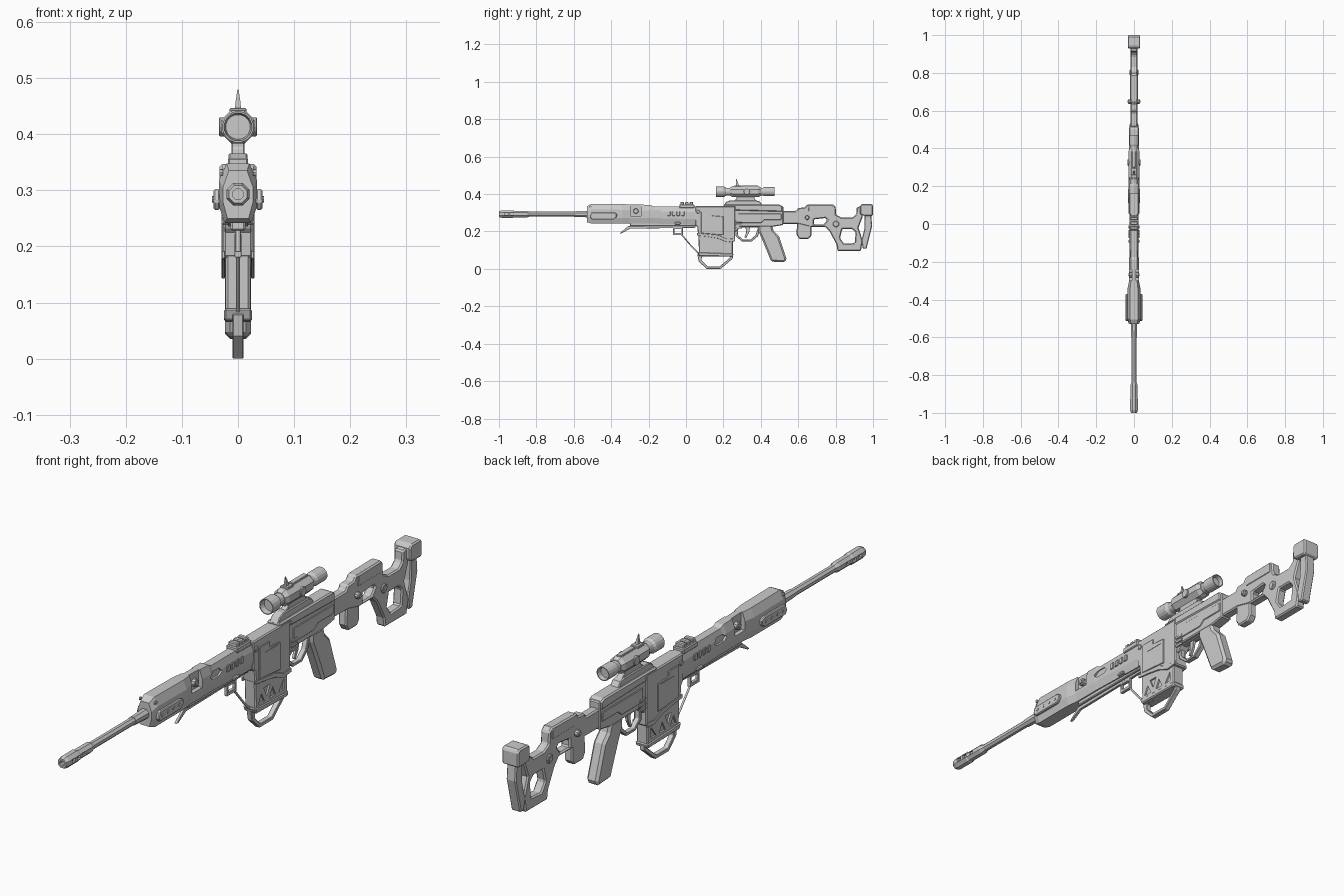
import bpy, bmesh, math
from mathutils import Vector


def finish(name, bm, bevel=0.0):
    bmesh.ops.recalc_face_normals(bm, faces=bm.faces)
    me = bpy.data.meshes.new(name)
    bm.to_mesh(me)
    bm.free()
    ob = bpy.data.objects.new(name, me)
    bpy.context.collection.objects.link(ob)
    if bevel:
        m = ob.modifiers.new("bevel", 'BEVEL')
        m.width, m.segments, m.limit_method = bevel, 1, 'ANGLE'
        m.angle_limit = math.radians(40)
    return ob


def plate(name, pts, half, bevel=0.003, holes=(), x=0.0):
    """Side profile in (y, z) extruded along x, with optional through holes."""
    bm = bmesh.new()
    edges = []
    for loop in [pts, *holes]:
        vs = [bm.verts.new((x - half, y, z)) for y, z in loop]
        if not holes:
            bm.faces.new(vs)
        else:
            edges += [bm.edges.new((vs[i - 1], vs[i])) for i in range(len(vs))]
    if holes:
        bmesh.ops.triangle_fill(bm, edges=edges, use_beauty=True)
    res = bmesh.ops.extrude_face_region(bm, geom=bm.faces[:])
    bmesh.ops.translate(bm, vec=(2 * half, 0, 0),
                        verts=[g for g in res['geom'] if isinstance(g, bmesh.types.BMVert)])
    return finish(name, bm, bevel)


def rect(y0, y1, z0, z1):
    return [(y0, z0), (y1, z0), (y1, z1), (y0, z1)]


def circ(y, z, r, n=10):
    return [(y + r * math.cos(2 * math.pi * i / n), z + r * math.sin(2 * math.pi * i / n)) for i in range(n)]


def loft(name, rings):
    bm = bmesh.new()
    rows = [[bm.verts.new(p) for p in ring] for ring in rings]
    n = len(rows[0])
    for a, b in zip(rows, rows[1:]):
        for i in range(n):
            bm.faces.new((a[i - 1], a[i], b[i], b[i - 1]))
    bm.faces.new(rows[0])
    bm.faces.new(rows[-1])
    return finish(name, bm)


def lathe(name, stations, z, sides):
    """Turned part along y from (y, radius) stations."""
    ang = [2 * math.pi * (i + 0.5) / sides for i in range(sides)]
    return loft(name, [[(r * math.cos(a), y, z + r * math.sin(a)) for a in ang] for y, r in stations])


def rod(name, pts, r):
    cu = bpy.data.curves.new(name, 'CURVE')
    cu.dimensions, cu.bevel_depth, cu.bevel_resolution, cu.use_fill_caps = '3D', r, 1, True
    sp = cu.splines.new('POLY')
    sp.points.add(len(pts) - 1)
    for p, (y, z) in zip(sp.points, pts):
        p.co = (0, y, z, 1)
    tmp = bpy.data.objects.new(name, cu)
    ob = bpy.data.objects.new(name, bpy.data.meshes.new_from_object(tmp))
    bpy.data.objects.remove(tmp)
    bpy.context.collection.objects.link(ob)


def pocket(target, pts, x0, x1, sides=(-1, 1)):
    """Cut a side profile into the target between |x| = x0 and x1."""
    for s in sides:
        c = plate("cutter", pts, (x1 - x0) / 2, 0, x=s * (x0 + x1) / 2)
        c.hide_render = True
        c.hide_set(True)
        m = target.modifiers.new("pocket", 'BOOLEAN')
        m.operation, m.object = 'DIFFERENCE', c
        bpy.context.view_layer.objects.active = target
        for mod in list(target.modifiers):
            bpy.ops.object.modifier_apply(modifier=mod.name)
        bpy.data.objects.remove(c)


def pair(name, pts, half, x, bevel=0.002):
    for s, side in ((-1, "left"), (1, "right")):
        plate(f"{name}_{side}", pts, half, bevel, x=s * x)


# Barrel and slotted muzzle brake
lathe("barrel", [(-0.87, 0.014), (-0.5, 0.014)], 0.293, 8)
lathe("barrel_collar", [(-0.6, 0.016), (-0.52, 0.019)], 0.293, 8)
muzzle = lathe("muzzle_brake", [(-0.94, 0.01), (-1.0, 0.01), (-1.0, 0.017), (-0.985, 0.022), (-0.925, 0.022),
                                (-0.92, 0.019), (-0.85, 0.019), (-0.835, 0.014)], 0.293, 8)
for y in (-0.97, -0.94, -0.905):
    pocket(muzzle, rect(y, y + 0.018, 0.287, 0.3), 0.011, 0.04)


# Handguard: wide front block narrowing to a slim rear section
def section(y, w, lo, hi):
    half = [(w * 0.7, lo), (w, lo + 0.03), (w, hi - 0.03), (w * 0.6, hi)]
    return [(x, y, z) for x, z in half] + [(-x, y, z) for x, z in reversed(half)]


guard = loft("handguard", [section(-0.53, 0.027, 0.25, 0.335), section(-0.505, 0.034, 0.242, 0.348),
                           section(-0.34, 0.034, 0.242, 0.346), section(-0.3, 0.026, 0.242, 0.345),
                           section(-0.19, 0.026, 0.242, 0.342), section(-0.175, 0.025, 0.242, 0.334),
                           section(0.06, 0.025, 0.235, 0.334)])
pocket(guard, rect(-0.298, -0.24, 0.283, 0.36), 0.011, 0.06)
pocket(guard, [(-0.195, 0.3), (-0.18, 0.288), (-0.14, 0.288), (-0.125, 0.298), (-0.14, 0.314), (-0.175, 0.314)],
       0.018, 0.06)
plate("guard_bolt", circ(-0.268, 0.309, 0.014), 0.025, 0.002)
plate("guard_bolt_core", circ(-0.268, 0.309, 0.007, 8), 0.028, 0)
pair("side_panel", [(-0.515, 0.28), (-0.505, 0.265), (-0.385, 0.265), (-0.37, 0.278), (-0.37, 0.296),
                    (-0.385, 0.302), (-0.505, 0.302)], 0.006, 0.038, 0.003)
for i in range(4):
    pair(f"panel_stud_{i}", circ(-0.49 + i * 0.032, 0.284, 0.006, 8), 0.003, 0.043, 0)
pair("front_screw", circ(-0.51, 0.332, 0.006, 8), 0.003, 0.03, 0)
for i in range(4):
    pair(f"guard_rib_{i}", rect(-0.1 + i * 0.025, -0.083 + i * 0.025, 0.284, 0.308), 0.003, 0.026)
plate("guard_band", rect(-0.06, -0.03, 0.238, 0.25), 0.029)

# Rear sight blocks on top
plate("sight_base", rect(-0.035, 0.045, 0.325, 0.345), 0.023)
for i in range(3):
    plate(f"sight_tooth_{i}", rect(-0.03 + i * 0.025, -0.012 + i * 0.025, 0.34, 0.358), 0.018)

# Lower rail, folded lever, bracket and brace wire
plate("lower_rail", rect(-0.3, 0.06, 0.228, 0.246), 0.013)
plate("front_lever", [(-0.355, 0.19), (-0.345, 0.19), (-0.3, 0.215), (0.05, 0.22), (0.05, 0.232), (-0.31, 0.228)],
      0.005, 0.001)
plate("sling_bracket", rect(-0.07, -0.017, 0.18, 0.222), 0.006, 0.001, [rect(-0.062, -0.025, 0.192, 0.213)])
rod("brace_wire", [(-0.025, 0.185), (0.03, 0.12), (0.065, 0.085)], 0.004)

# Receiver and magazine well
plate("magazine_well", [(0.05, 0.335), (0.262, 0.335), (0.262, 0.15), (0.22, 0.145), (0.17, 0.165), (0.11, 0.175),
                        (0.065, 0.18), (0.06, 0.225), (0.05, 0.235)], 0.026, 0.004)
pair("well_panel", [(0.08, 0.19), (0.2, 0.18), (0.2, 0.28), (0.14, 0.285), (0.14, 0.305), (0.08, 0.305)],
     0.003, 0.0265)
pair("well_groove_bar", rect(0.11, 0.185, 0.265, 0.276), 0.002, 0.029, 0)
pair("well_lip", [(0.06, 0.178), (0.11, 0.173), (0.17, 0.163), (0.22, 0.143), (0.262, 0.148), (0.262, 0.163),
                  (0.22, 0.16), (0.17, 0.18), (0.06, 0.192)], 0.003, 0.026, 0.001)
pair("well_pin", circ(0.065, 0.305, 0.01), 0.004, 0.026)
plate("receiver", [(0.25, 0.335), (0.52, 0.335), (0.52, 0.235), (0.46, 0.225), (0.29, 0.225), (0.27, 0.2),
                   (0.25, 0.2)], 0.022, 0.004)
plate("receiver_cover", [(0.26, 0.312), (0.515, 0.305), (0.515, 0.336), (0.5, 0.343), (0.2, 0.343), (0.2, 0.33),
                         (0.26, 0.33)], 0.026, 0.005)
pair("receiver_panel", [(0.28, 0.245), (0.4, 0.245), (0.42, 0.262), (0.51, 0.262), (0.51, 0.296), (0.28, 0.296)],
     0.003, 0.022)
for i in range(3):
    pair(f"receiver_rib_{i}", rect(0.265, 0.3, 0.215 + i * 0.017, 0.225 + i * 0.017), 0.003, 0.024, 0.001)

# Magazine with truss pockets, foot plate and pull loop
mag = plate("magazine", [(0.065, 0.2), (0.25, 0.2), (0.25, 0.075), (0.07, 0.075)], 0.022, 0.004)
for tri in ([(0.085, 0.095), (0.12, 0.095), (0.102, 0.13)], [(0.115, 0.145), (0.15, 0.145), (0.133, 0.108)],
            [(0.148, 0.095), (0.183, 0.095), (0.166, 0.13)], [(0.2, 0.095), (0.23, 0.095), (0.23, 0.135)]):
    pocket(mag, tri, 0.016, 0.04)
plate("magazine_foot", [(0.06, 0.09), (0.255, 0.082), (0.25, 0.065), (0.07, 0.068)], 0.025, 0.004)
plate("pull_loop", [(0.06, 0.08), (0.25, 0.08), (0.25, 0.055), (0.185, 0.0), (0.11, 0.0), (0.068, 0.04)], 0.01, 0.002,
      [[(0.085, 0.067), (0.235, 0.067), (0.235, 0.06), (0.18, 0.013), (0.115, 0.013), (0.083, 0.045)]])

# Trigger group and pistol grip
plate("trigger_guard", [(0.262, 0.228), (0.4, 0.228), (0.385, 0.175), (0.35, 0.146), (0.3, 0.146), (0.265, 0.175)],
      0.01, 0.002, [[(0.276, 0.22), (0.385, 0.22), (0.372, 0.181), (0.345, 0.156), (0.305, 0.156), (0.278, 0.18)]])
plate("trigger", [(0.318, 0.225), (0.342, 0.225), (0.338, 0.195), (0.322, 0.165), (0.312, 0.168), (0.322, 0.195)],
      0.005, 0.001)
plate("pistol_grip", [(0.385, 0.235), (0.46, 0.235), (0.468, 0.205), (0.497, 0.175), (0.537, 0.055), (0.53, 0.035),
                      (0.455, 0.039), (0.447, 0.06), (0.41, 0.15), (0.388, 0.2)], 0.023, 0.009)

# Skeleton stock
plate("stock_frame", [(0.51, 0.31), (0.59, 0.31), (0.6, 0.326), (0.635, 0.328), (0.645, 0.343), (0.785, 0.345),
                      (0.8, 0.333), (0.802, 0.29), (0.83, 0.275), (0.89, 0.275), (0.91, 0.292), (0.912, 0.33),
                      (0.94, 0.335), (0.945, 0.28), (0.922, 0.22), (0.945, 0.15), (0.935, 0.096), (0.81, 0.096),
                      (0.805, 0.13), (0.768, 0.2), (0.745, 0.225), (0.66, 0.225), (0.6, 0.24), (0.51, 0.24)],
      0.018, 0.005,
      [[(0.685, 0.236), (0.735, 0.236), (0.755, 0.262), (0.745, 0.272), (0.685, 0.265)],
       [(0.835, 0.213), (0.89, 0.213), (0.907, 0.195), (0.902, 0.138), (0.845, 0.134), (0.823, 0.165)]])
plate("stock_hand_stop", [(0.595, 0.25), (0.67, 0.25), (0.67, 0.178), (0.655, 0.16), (0.605, 0.16), (0.59, 0.185)],
      0.016, 0.005)
plate("cheek_rest", [(0.65, 0.3), (0.79, 0.3), (0.79, 0.338), (0.78, 0.345), (0.655, 0.343)], 0.02, 0.005)
for name, y, z, r, w in (("stock_pin", 0.648, 0.274, 0.012, 0.032), ("hinge_pin", 0.802, 0.24, 0.017, 0.023)):
    plate(name, circ(y, z, r), w, 0.003)
    plate(name + "_core", circ(y, z, r * 0.5, 8), w + 0.002, 0)
plate("butt_block", [(0.93, 0.295), (0.94, 0.285), (0.995, 0.282), (1.0, 0.29), (1.0, 0.34), (0.99, 0.347),
                     (0.94, 0.347), (0.93, 0.335)], 0.033, 0.005)
plate("butt_pad", [(0.955, 0.29), (0.99, 0.29), (0.995, 0.23), (0.965, 0.108), (0.945, 0.108), (0.938, 0.15),
                   (0.953, 0.21)], 0.019, 0.004)
plate("pad_link", rect(0.915, 0.96, 0.125, 0.16), 0.01, 0.002)

# Scope on its mount
Z = 0.413
plate("scope_rail", [(0.2, 0.338), (0.41, 0.338), (0.395, 0.36), (0.375, 0.366), (0.235, 0.366), (0.215, 0.358)],
      0.017, 0.003)
plate("scope_mount", [(0.25, 0.36), (0.385, 0.36), (0.365, 0.375), (0.365, 0.395), (0.27, 0.395), (0.27, 0.375)],
      0.012, 0.002)
lathe("scope_tube", [(0.18, 0.022), (0.16, 0.025), (0.16, 0.028), (0.205, 0.028), (0.215, 0.021), (0.41, 0.021),
                     (0.42, 0.025), (0.472, 0.025), (0.472, 0.022), (0.455, 0.02)], Z, 16)
lathe("scope_housing", [(0.235, 0.024), (0.25, 0.032), (0.385, 0.032), (0.4, 0.024)], Z, 8)
plate("scope_knob", circ(0.325, Z, 0.017, 12), 0.034, 0.002)
plate("scope_cap", [(0.255, 0.43), (0.3, 0.43), (0.295, 0.447), (0.26, 0.447)], 0.015, 0.002)
plate("scope_top_rail", rect(0.3, 0.385, 0.435, 0.447), 0.01, 0.002)
# Spike on top of the scope
loft("scope_spike", [[(sx * w, 0.275 + sy * w * 1.4 + dy, z) for sx, sy in ((-1, -1), (1, -1), (1, 1), (-1, 1))]
                     for w, z, dy in ((0.006, 0.44, 0), (0.004, 0.46, -0.002), (0.001, 0.48, -0.006))])
